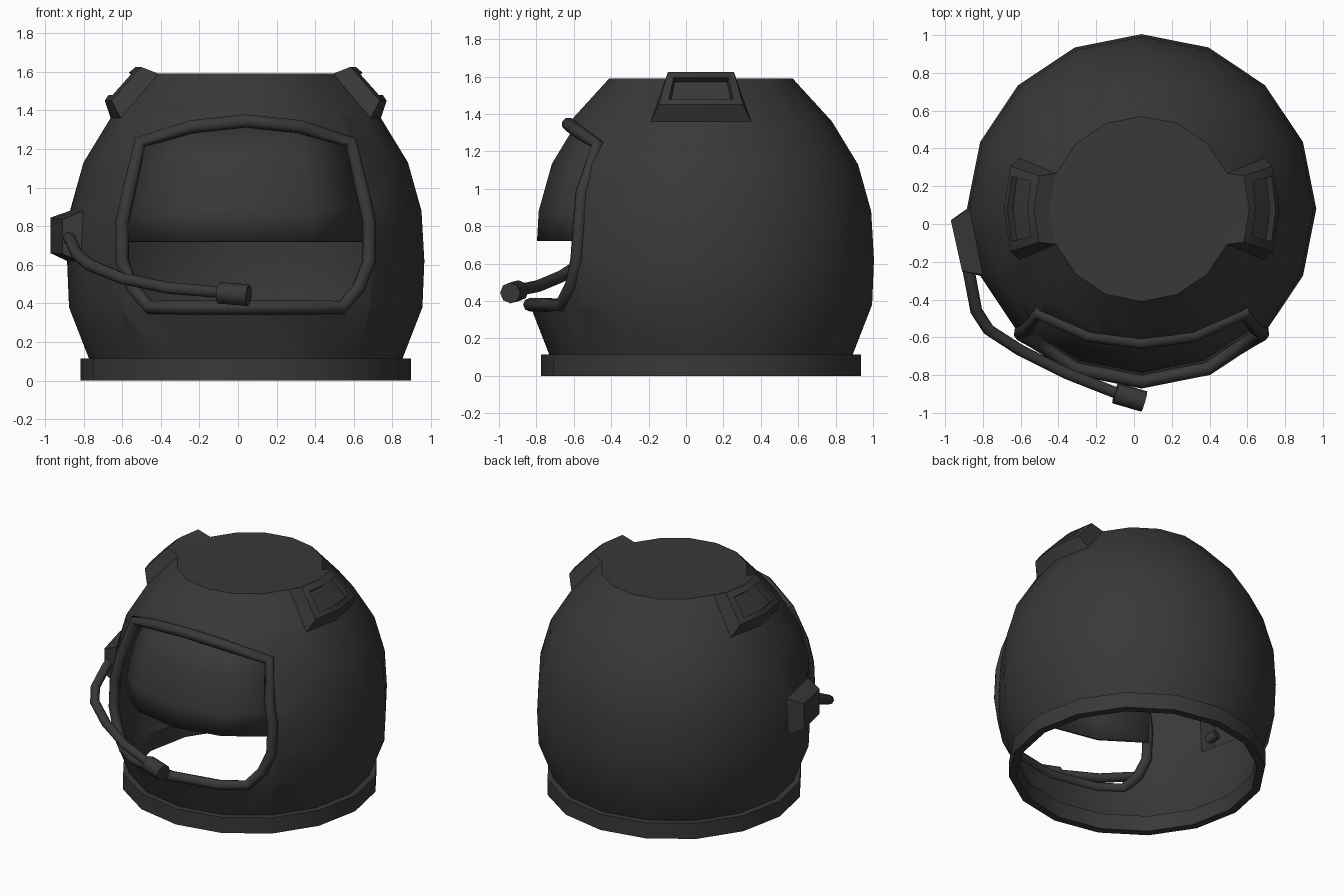
import bpy, bmesh
from math import sin, cos, radians
from mathutils import Vector

if "Cube" in bpy.data.objects:
    bpy.data.objects.remove(bpy.data.objects["Cube"])

CX, CY, STEP = 0.04, 0.08, 22.5
PROFILE = [(0.81, 0.11), (0.915, 0.38), (0.925, 0.62), (0.91, 0.88),
           (0.84, 1.13), (0.70, 1.36), (0.49, 1.59)]

dark = bpy.data.materials.new("dark_grey")
dark.diffuse_color = (0.04, 0.04, 0.04, 1)
dark.use_nodes = True
dark.node_tree.nodes["Principled BSDF"].inputs["Base Color"].default_value = dark.diffuse_color


def polar(r, deg, z):
    """Point around the helmet axis; 0 degrees is the front, 90 is +x."""
    a = radians(deg)
    return Vector((CX + r * sin(a), CY - r * cos(a), z))


def radius_at(z):
    for (r0, z0), (r1, z1) in zip(PROFILE, PROFILE[1:]):
        if z <= z1:
            return r0 + (r1 - r0) * (z - z0) / (z1 - z0)
    return PROFILE[-1][0]


def on_shell(x, z):
    """Project a front-view point onto the faceted shell."""
    apothem = radius_at(z) * cos(radians(STEP / 2))
    depth = min((apothem - abs(x) * sin(radians(t))) / cos(radians(t))
                for t in (11.25, 33.75, 56.25))
    return Vector((CX + x, CY - depth, z))


def finish(obj, angle=32):
    obj.data.materials.append(dark)
    bpy.ops.object.select_all(action='DESELECT')
    obj.select_set(True)
    bpy.context.view_layer.objects.active = obj
    if obj.type == 'CURVE':
        bpy.ops.object.convert(target='MESH')
    bpy.ops.object.shade_smooth_by_angle(angle=radians(angle))
    return obj


def add_object(name, bm, angle=32):
    bmesh.ops.recalc_face_normals(bm, faces=bm.faces)
    mesh = bpy.data.meshes.new(name)
    bm.to_mesh(mesh)
    bm.free()
    obj = bpy.data.objects.new(name, mesh)
    bpy.context.collection.objects.link(obj)
    return finish(obj, angle)


def loft(rows, closed=True, loop_rows=False):
    """Bridge rows of points with quads."""
    bm = bmesh.new()
    vs = [[bm.verts.new(p) for p in row] for row in rows]
    pairs = list(zip(vs, vs[1:])) + ([(vs[-1], vs[0])] if loop_rows else [])
    n = len(rows[0])
    for a, b in pairs:
        for i in range(n if closed else n - 1):
            j = (i + 1) % n
            bm.faces.new((a[i], a[j], b[j], b[i]))
    return bm, vs


def tube(name, points, radius, cyclic=False):
    cu = bpy.data.curves.new(name, 'CURVE')
    cu.dimensions = '3D'
    cu.bevel_depth, cu.bevel_resolution = radius, 2
    cu.use_fill_caps = True
    sp = cu.splines.new('POLY')
    sp.points.add(len(points) - 1)
    for p, co in zip(sp.points, points):
        p.co = (*co, 1)
    sp.use_cyclic_u = cyclic
    obj = bpy.data.objects.new(name, cu)
    bpy.context.collection.objects.link(obj)
    return finish(obj, 50)


def ring(r, z):
    return [polar(r, i * STEP, z) for i in range(16)]


# Face opening outline, right half from bottom to top, then mirrored
half = [(0, 0.38), (0.35, 0.38), (0.5, 0.38), (0.585, 0.48), (0.64, 0.62),
        (0.64, 0.82), (0.605, 0.98), (0.545, 1.235), (0.28, 1.315), (0, 1.345)]
outline = half + [(-x, z) for x, z in half[-2:0:-1]]
edges = list(zip(outline, outline[1:] + outline[:1]))

# Helmet shell: 16-sided shape with flat top
bm, vs = loft([ring(r, z) for r, z in PROFILE])
bm.faces.new(vs[-1])
# Remove the facets that the vents and the microphone mount grow out of
gone = []
for f in bm.faces:
    c = f.calc_center_median() - Vector((CX, CY, 0))
    vent = 1.4 < c.z < 1.55 and abs(c.y) < 0.18 and abs(c.x) > 0.4
    mount = 0.65 < c.z < 0.85 and c.x < -0.8 and -0.3 < c.y < 0
    if vent or mount:
        gone.append(f)
bmesh.ops.delete(bm, geom=gone, context='FACES')
# Cut the face opening
for (x0, z0), (x1, z1) in edges:
    faces = [f for f in bm.faces if f.calc_center_median().y - CY < -0.35]
    geom = set(faces)
    for f in faces:
        geom.update(f.edges)
        geom.update(f.verts)
    bmesh.ops.bisect_plane(bm, geom=list(geom), dist=1e-5,
                           plane_co=(CX + x0, 0, z0),
                           plane_no=(z1 - z0, 0, x0 - x1))


def inside(f):
    c = f.calc_center_median()
    x, z = c.x - CX, c.z
    return c.y < CY and all((x1 - x0) * (z - z0) - (z1 - z0) * (x - x0) > 0
                            for (x0, z0), (x1, z1) in edges)


bmesh.ops.delete(bm, geom=[f for f in bm.faces if inside(f)], context='FACES')
add_object("helmet_shell", bm)

# Neck ring
bm, _ = loft([ring(r, z) for r, z in
              ((0.855, 0), (0.855, 0.115), (0.80, 0.115), (0.80, 0))], loop_rows=True)
add_object("neck_ring", bm)

# Rim around the face opening
tube("face_rim", [on_shell(x, z) for x, z in outline], 0.036, cyclic=True)

# Half-lowered visor just inside the shell
bm, _ = loft([[polar(radius_at(z) - 0.055, a * STEP, z) for a in range(-2, 3)]
              for z in (0.72, 0.88, 1.13, 1.33)], closed=False)
visor = add_object("visor", bm)
mod = visor.modifiers.new("thickness", 'SOLIDIFY')
mod.thickness, mod.offset = 0.025, 0

# Raised vents with a recessed centre on both upper sides
# each step: half angle, lower (radius, z), upper (radius, z)
vent_steps = [(22.5, (0.70, 1.36), (0.49, 1.59)),
              (18, (0.73, 1.45), (0.57, 1.625)),
              (14, (0.71, 1.48), (0.605, 1.595)),
              (14, (0.68, 1.455), (0.575, 1.57))]
for name, side in (("vent_right", 90), ("vent_left", -90)):
    rows = [[polar(lo[0], side + k * a, lo[1]) for k in (-1, 0, 1)] +
            [polar(hi[0], side + k * a, hi[1]) for k in (1, 0, -1)]
            for a, lo, hi in vent_steps]
    bm, vs = loft(rows)
    v = vs[-1]
    bm.faces.new((v[0], v[1], v[4], v[5]))
    bm.faces.new((v[1], v[2], v[3], v[4]))
    add_object(name, bm, 20)

# Microphone mount on the left side
base = [polar(r, a, z) for r, a, z in ((0.925, -90, 0.62), (0.925, -67.5, 0.62),
                                      (0.91, -67.5, 0.88), (0.91, -90, 0.88))]
outer = [(-0.97, 0.02, 0.66), (-0.91, -0.25, 0.655),
         (-0.91, -0.25, 0.835), (-0.97, 0.02, 0.845)]
bm, vs = loft([base, outer])
bm.faces.new(vs[-1])
add_object("microphone_mount", bm, 20)

# Curved boom and microphone
tube("microphone_boom", [(-0.885, -0.2, 0.75), (-0.865, -0.3, 0.725),
                         (-0.835, -0.46, 0.655), (-0.77, -0.56, 0.60),
                         (-0.60, -0.67, 0.53), (-0.36, -0.79, 0.48),
                         (-0.08, -0.90, 0.457)], 0.032)
tube("microphone", [(-0.10, -0.895, 0.455), (0.055, -0.94, 0.443)], 0.056)
